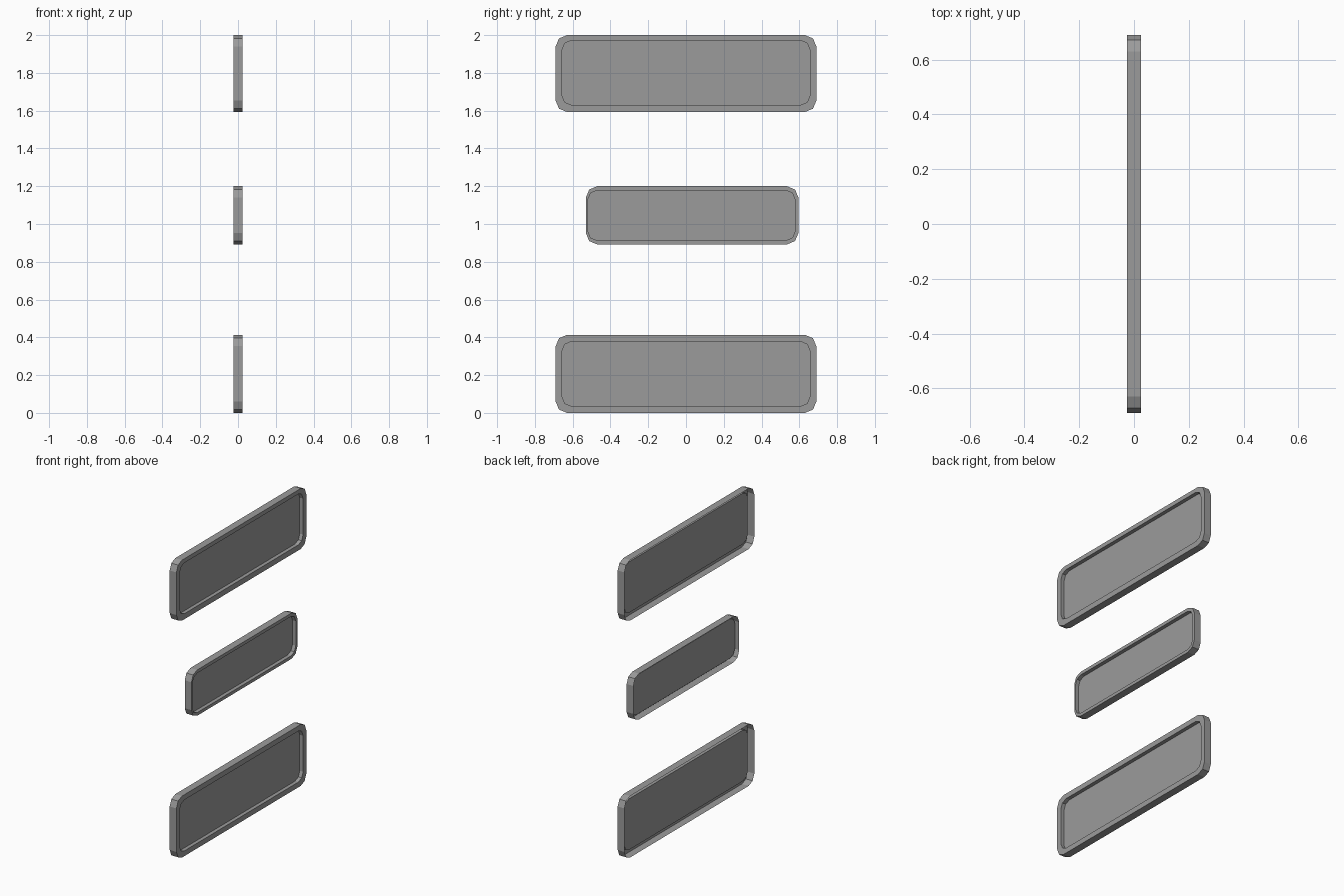
import bpy, bmesh
from math import sin, cos, pi

cube = bpy.data.objects.get("Cube")
if cube:
    bpy.data.objects.remove(cube, do_unlink=True)

grey = bpy.data.materials.new("mid grey")
grey.use_nodes = True
colour = (0.33, 0.33, 0.33, 1)
grey.diffuse_color = colour
grey.node_tree.nodes["Principled BSDF"].inputs["Base Color"].default_value = colour

HALF = 0.025   # half thickness of a tray
FLOOR = 0.0    # x of the recessed panel
SEGMENTS = 2   # facets per rounded corner


def rounded_loop(bm, x, rect, radius):
    """Ring of vertices around a rounded rectangle, counter-clockwise seen from +x."""
    y0, y1, z0, z1 = rect
    centres = [(y1 - radius, z1 - radius), (y0 + radius, z1 - radius),
               (y0 + radius, z0 + radius), (y1 - radius, z0 + radius)]
    ring = []
    for quarter, (cy, cz) in enumerate(centres):
        for step in range(SEGMENTS + 1):
            a = (quarter + step / SEGMENTS) * pi / 2
            ring.append(bm.verts.new((x, cy + radius * cos(a), cz + radius * sin(a))))
    return ring


def tray(name, outer, inner):
    """Thin open-backed shell: side wall, front rim, recess wall and panel."""
    bm = bmesh.new()
    rings = [rounded_loop(bm, -HALF, outer, 0.06),
             rounded_loop(bm, HALF, outer, 0.06),
             rounded_loop(bm, HALF, inner, 0.05),
             rounded_loop(bm, FLOOR, inner, 0.05)]
    for a, b in zip(rings, rings[1:]):
        for i in range(len(a)):
            j = (i + 1) % len(a)
            bm.faces.new((a[i], a[j], b[j], b[i]))
    bm.faces.new(rings[-1])
    mesh = bpy.data.meshes.new(name)
    bm.to_mesh(mesh)
    bm.free()
    mesh.materials.append(grey)
    bpy.context.collection.objects.link(bpy.data.objects.new(name, mesh))


# Two wide trays with a smaller, slightly offset one between them
tray("top_tray", (-0.69, 0.69, 1.593, 2.0), (-0.656, 0.656, 1.63, 1.972))
tray("middle_tray", (-0.53, 0.595, 0.892, 1.2), (-0.52, 0.578, 0.913, 1.178))
tray("bottom_tray", (-0.69, 0.69, 0.0, 0.413), (-0.656, 0.656, 0.035, 0.378))
